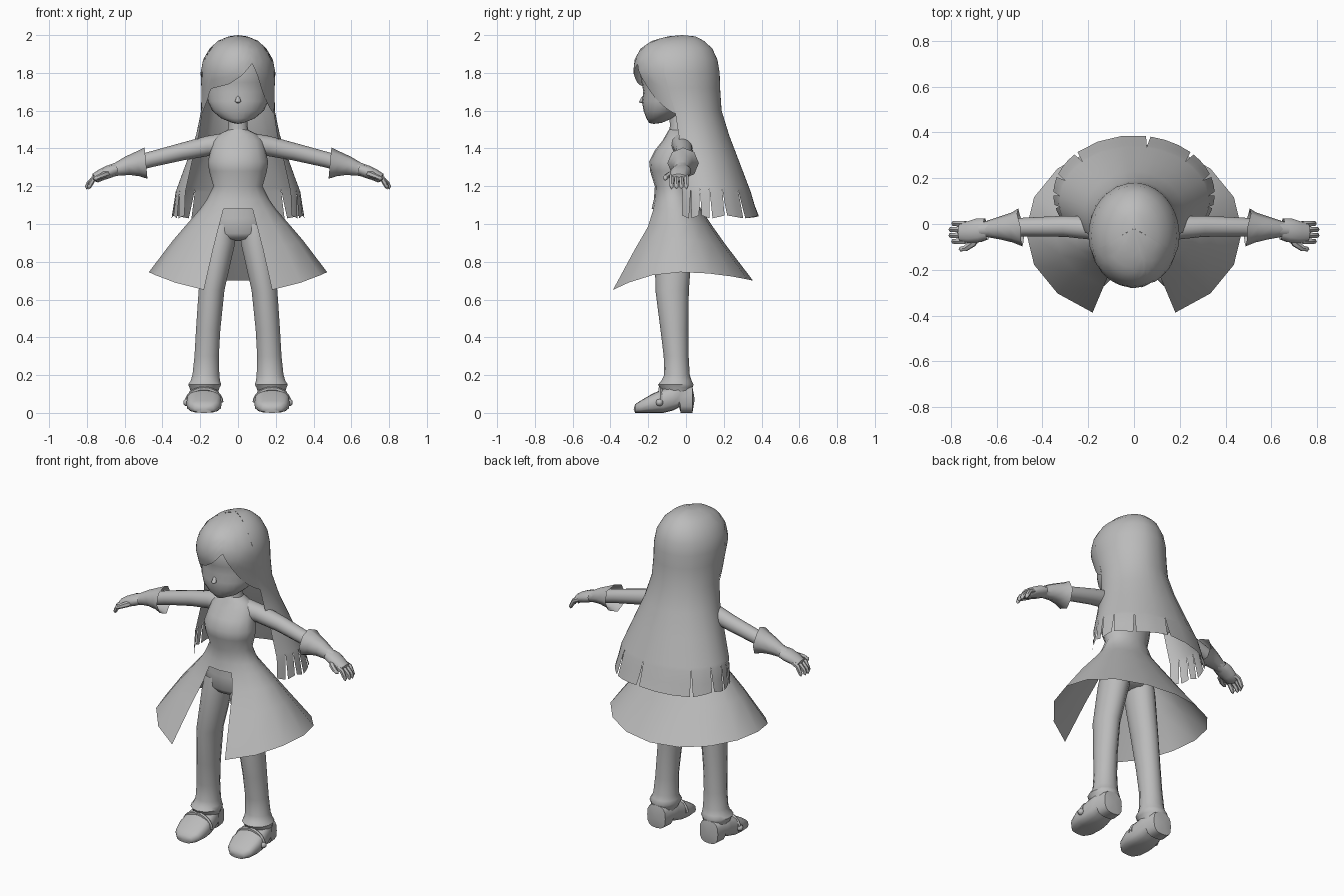
import bpy, bmesh
from math import sin, cos, pi, radians, copysign
from mathutils import Vector

cube = bpy.data.objects.get("Cube")
if cube:
    bpy.data.objects.remove(cube)

GREY = (0.5, 0.5, 0.5, 1)
mat = bpy.data.materials.new("plain grey")
mat.use_nodes = True
mat.diffuse_color = GREY
mat.node_tree.nodes["Principled BSDF"].inputs["Base Color"].default_value = GREY


def finish(name, bm, angle=50):
    """Weld, orient and smooth a part, then link it."""
    bmesh.ops.remove_doubles(bm, verts=bm.verts, dist=0.0008)
    bmesh.ops.recalc_face_normals(bm, faces=bm.faces)
    mesh = bpy.data.meshes.new(name)
    bm.to_mesh(mesh)
    bm.free()
    mesh.materials.append(mat)
    mesh.shade_smooth()
    mesh.set_sharp_from_angle(angle=radians(angle))
    obj = bpy.data.objects.new(name, mesh)
    bpy.context.collection.objects.link(obj)
    return obj


def grid(bm, point, cols, rows):
    """Quad surface through point(u, row) for u in 0..1 and each row."""
    verts = [[bm.verts.new(point(i / cols, r)) for i in range(cols + 1)] for r in rows]
    for low, high in zip(verts, verts[1:]):
        for i in range(cols):
            bm.faces.new((low[i], low[i + 1], high[i + 1], high[i]))


def lookup(table, z):
    """Blend the rows of a table that is sorted by its first value, falling."""
    if z >= table[0][0]:
        return table[0]
    for a, b in zip(table, table[1:]):
        if z >= b[0]:
            t = (a[0] - z) / (a[0] - b[0])
            return [p + (q - p) * t for p, q in zip(a, b)]
    return table[-1]


def oval(row, a, side=1):
    """Point on a level oval (z, half width, front y, back y, centre x); angle from the back."""
    z, rx, front, back = row[:4]
    cx = row[4] if len(row) > 4 else 0
    return Vector((side * (cx + rx * sin(a)), (front + back) / 2 + cos(a) * (back - front) / 2, z))


def body(bm, rows, cols=16, side=1):
    grid(bm, lambda u, r: oval(r, (2 * u - 1) * pi, side), cols, rows)


def tube(bm, pts, side=1, cols=8, flat=1):
    """Round tube through (x, y, z, radius) points; flat scales its width in y."""
    centres = [Vector(p[:3]) for p in pts]

    def point(u, i):
        d = centres[min(i + 1, len(pts) - 1)] - centres[max(i - 1, 0)]
        across = d.cross(Vector((0, 1, 0))).normalized()
        up = across.cross(d).normalized()
        a = u * 2 * pi
        p = centres[i] + (across * cos(a) + up * sin(a) * flat) * pts[i][3]
        return Vector((p.x * side, p.y, p.z))
    grid(bm, point, cols, range(len(pts)))


# Head with chin and small nose
bm = bmesh.new()
body(bm, [(1.53, 0, -.17, -.17), (1.535, .03, -.195, -.13), (1.56, .09, -.21, -.07),
          (1.6, .137, -.225, 0), (1.65, .16, -.233, .06), (1.7, .168, -.226, .1),
          (1.75, .172, -.235, .12), (1.83, .17, -.25, .12), (1.91, .13, -.2, .1),
          (1.96, 0, -.04, -.04)], 24)
tube(bm, [(0, -.215, 1.69, 0), (0, -.226, 1.665, .012), (0, -.234, 1.648, .016),
          (0, -.22, 1.635, 0)])
finish("head", bm, 70)

# Neck
bm = bmesh.new()
body(bm, [(1.6, .05, -.09, .01), (1.52, .05, -.085, .01), (1.45, .065, -.095, .015)])
finish("neck", bm)

# Hair: one profile shared by the long back and the fringe
HAIR = [(2, 0, -.02, -.02), (1.993, .05, -.1, .05), (1.97, .105, -.18, .095),
        (1.93, .15, -.24, .14), (1.87, .185, -.272, .168), (1.8, .198, -.28, .18),
        (1.72, .194, -.25, .182), (1.6, .195, -.2, .19), (1.47, .222, -.165, .23),
        (1.34, .268, -.145, .28), (1.17, .33, -.13, .345), (1.03, .352, -.125, .387)]
LEVELS = [r[0] for r in HAIR]
SLIT_TOP, HEM = 1.19, 1.03


def edge(z):
    """Angle of the front border of the long hair."""
    return radians(106 + 22 * min(1, max(0, (1.6 - z) / .57)))


slits = [-1, -.9, -.8, -.7, -.56, -.36, .08, .36, .56, .7, .8, .9, 1]
bm = bmesh.new()
for k, (left, right) in enumerate(zip(slits, slits[1:])):
    def lock(u, z, left=left, right=right, k=k):
        fall = max(0, (SLIT_TOP - z) / (SLIT_TOP - HEM))
        gap = .013 * fall
        t = left + gap + (right - left - 2 * gap) * u
        p = oval(lookup(HAIR, z), t * edge(z))
        if z == HEM:
            p.z += .015 * (u if k % 2 else 1 - u)
        return p
    grid(bm, lock, 3, sorted(LEVELS + [SLIT_TOP, 1.1], reverse=True))
finish("long_hair", bm)

# Fringe: hem height follows x, with a parting on the left
FRINGE = [(.2, 1.57), (.175, 1.61), (.14, 1.68), (.11, 1.77), (.08, 1.85), (.02, 1.785),
          (-.05, 1.74), (-.15, 1.715), (-.165, 1.66), (-.2, 1.57)]
bm = bmesh.new()


def fringe_point(u, v):
    a = radians(106 + 148 * u)
    hem = lookup(FRINGE, .2 * sin(a))[1]
    return oval(lookup(HAIR, 2 - (2 - hem) * v ** 1.6), a)


grid(bm, fringe_point, 32, [i / 10 for i in range(11)])
finish("fringe", bm)

# Dress: bodice, then a flared skirt split at the front
WAIST = 1.08
BODICE = [(1.5, .05, -.09, .01), (1.475, .1, -.105, .025), (1.44, .135, -.125, .035),
          (1.39, .145, -.165, .04), (1.33, .16, -.195, .04), (1.28, .153, -.19, .035),
          (1.2, .13, -.165, .03), (1.13, .165, -.17, .045), (WAIST, .2, -.182, .08)]
SKIRT = [BODICE[-1], (1, .265, -.215, .135), (.9, .345, -.29, .21), (.72, .472, -.416, .355)]
bm = bmesh.new()
body(bm, BODICE)


def skirt_point(u, row):
    a = radians(315 * (u - .5))
    p = oval(row, a)
    c = cos(a)
    hem = .745 - (.045 if c > 0 else .11) * c * c
    p.z = WAIST + (hem - WAIST) * (WAIST - row[0]) / (WAIST - .72)
    return p


grid(bm, skirt_point, 14, SKIRT)
finish("dress", bm)

# Hips under the skirt
bm = bmesh.new()
body(bm, [(1.13, .14, -.155, .035), (1.03, .16, -.16, .05), (.95, .165, -.162, .045),
          (.92, .13, -.14, .02), (.91, 0, -.06, -.06)])
finish("hips", bm)

LEG = [(1, .075, -.15, .03, .085), (.9, .082, -.165, .035, .095), (.65, .07, -.162, .015, .14),
       (.44, .066, -.135, .012, .158), (.3, .066, -.118, .014, .166), (.2, .073, -.116, .02, .17),
       (.17, .08, -.13, .03, .173), (.15, .09, -.148, .04, .176), (.135, .082, -.14, .035, .177),
       (.1, .07, -.12, .03, .178)]
# Shoe sections: y, half width, bottom, top
SHOE = [(-.277, 0, .02, .02), (-.27, .05, 0, .045), (-.24, .08, 0, .065), (-.18, .094, 0, .1),
        (-.12, .09, 0, .128), (-.07, .082, .012, .145), (-.036, .076, .03, .15),
        (-.028, .072, 0, .15), (.034, .062, 0, .14), (.046, 0, .07, .07)]
FOOT_X = .18

for side, word in ((1, "left"), (-1, "right")):
    # Leg with ankle cuff
    bm = bmesh.new()
    body(bm, LEG, 14, side)
    finish(word + "_leg", bm)

    # Shoe with strap and round button
    bm = bmesh.new()

    def shoe_point(u, row):
        y, half, low, top = row
        c, s = cos(u * 2 * pi), sin(u * 2 * pi)
        x = FOOT_X + half * copysign(abs(c) ** .7, c)
        return Vector((side * x, y, (low + top) / 2 + copysign(abs(s) ** .7, s) * (top - low) / 2))
    grid(bm, shoe_point, 16, SHOE)
    arc = [radians(15 * i) for i in range(13)]
    tube(bm, [(FOOT_X + .092 * cos(t), -.135, .055 + .073 * sin(t), .011) for t in arc], side, 6)
    tube(bm, [(FOOT_X + .09 + .02 * sin(t - pi / 2), -.14, .055, .02 * sin(t)) for t in arc[::2]], side)
    finish(word + "_shoe", bm)

    # Arm, narrowing to the wrist
    bm = bmesh.new()
    tube(bm, [(.08, -.025, 1.42, .06), (.16, -.018, 1.413, .053), (.3, -.01, 1.382, .046),
              (.47, -.013, 1.34, .041), (.6, -.018, 1.302, .039), (.67, -.025, 1.282, .033)], side, 12)
    finish(word + "_arm", bm)

    # Flared cuff, open toward the elbow
    bm = bmesh.new()
    tube(bm, [(.487, -.015, 1.322, .083), (.53, -.015, 1.318, .066), (.585, -.018, 1.308, .05),
              (.64, -.022, 1.29, .036)], side, 8)
    for v in bm.verts:
        if abs(v.co.x) < .515 and v.co.y > .02:
            v.co.x += side * .018
    finish(word + "_cuff", bm)

    # Hand: palm, four drooping fingers and a thumb
    bm = bmesh.new()
    tube(bm, [(.645, -.022, 1.289, .03), (.68, -.028, 1.278, .034), (.72, -.036, 1.262, .031),
              (.755, -.038, 1.243, .027), (.77, -.038, 1.23, 0)], side, 10, 1.6)
    for i in range(4):
        y = .002 - i * .026
        reach = -.012 if i in (0, 3) else 0
        tube(bm, [(.735, y, 1.253, .013), (.765, y, 1.24, .014), (.789 + reach, y, 1.217, .013),
                  (.8 + reach, y, 1.196, .011), (.802 + reach, y, 1.183, 0)], side, 6)
    tube(bm, [(.675, -.045, 1.272, .016), (.705, -.085, 1.262, .017), (.735, -.106, 1.25, .014),
              (.757, -.11, 1.24, .011), (.766, -.11, 1.235, 0)], side, 6)
    finish(word + "_hand", bm)
